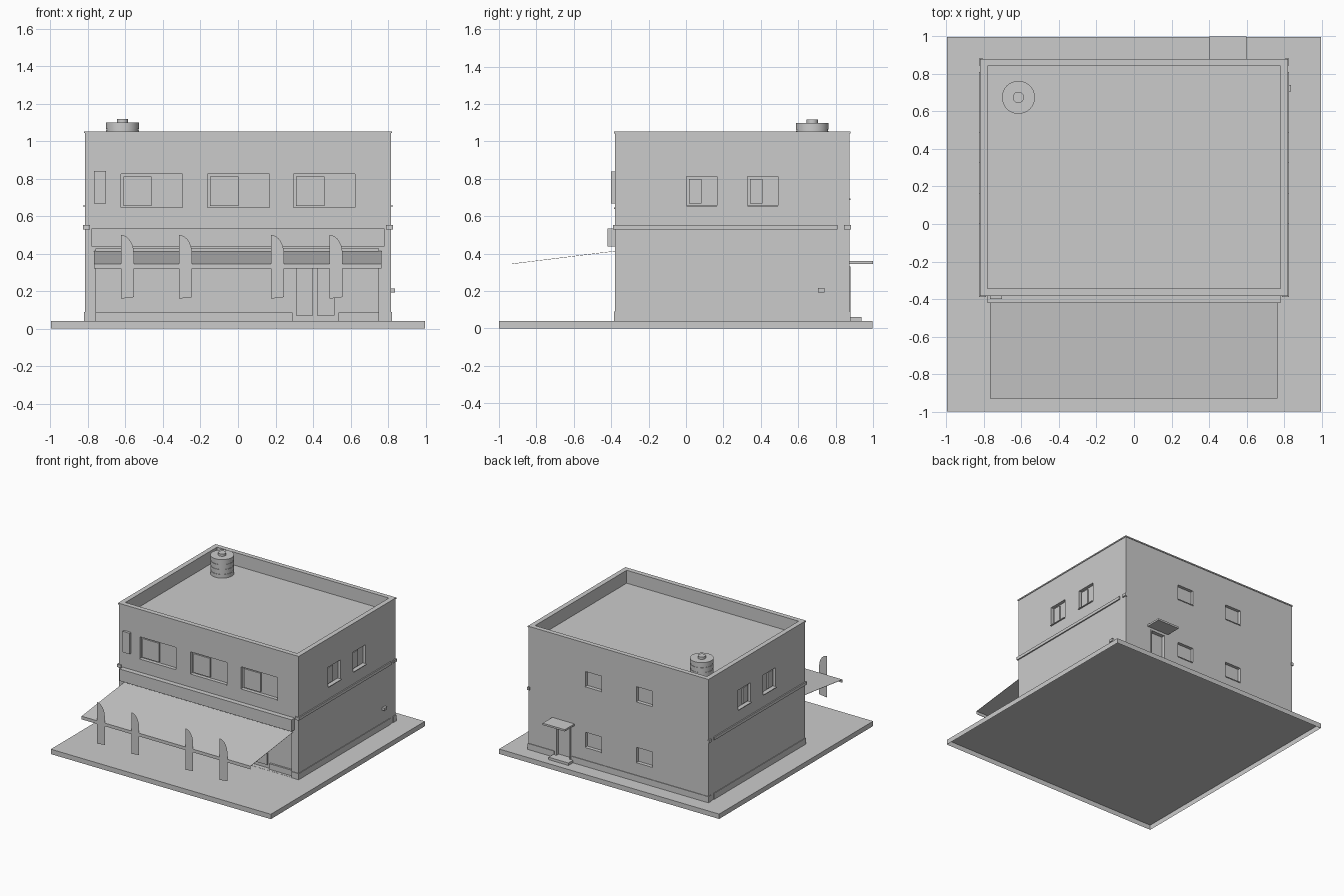
import bpy, bmesh, math
from mathutils import Matrix, Vector

cube = bpy.data.objects.get("Cube")
if cube:
    bpy.data.objects.remove(cube, do_unlink=True)

grey = bpy.data.materials.new("plain_grey")
grey.use_nodes = True
grey.diffuse_color = (0.6, 0.6, 0.6, 1)
grey.node_tree.nodes["Principled BSDF"].inputs["Base Color"].default_value = (0.6, 0.6, 0.6, 1)


def finish(name, bm):
    bmesh.ops.recalc_face_normals(bm, faces=bm.faces)
    mesh = bpy.data.meshes.new(name)
    bm.to_mesh(mesh)
    bm.free()
    mesh.materials.append(grey)
    obj = bpy.data.objects.new(name, mesh)
    bpy.context.collection.objects.link(obj)
    return obj


def add_box(bm, r):
    lo, hi = Vector(r[0::2]), Vector(r[1::2])
    size = Matrix.Diagonal((*(hi - lo), 1))
    bmesh.ops.create_cube(bm, size=1, matrix=Matrix.Translation((lo + hi) / 2) @ size)


def boxes(name, *ranges):
    """One object from boxes, each given as (x0, x1, y0, y1, z0, z1)."""
    bm = bmesh.new()
    for r in ranges:
        add_box(bm, r)
    return finish(name, bm)


def prism(name, points, direction):
    """Flat outline pushed along a direction."""
    bm = bmesh.new()
    face = bm.faces.new([bm.verts.new(p) for p in points])
    new = bmesh.ops.extrude_face_region(bm, geom=[face])["geom"]
    verts = [v for v in new if isinstance(v, bmesh.types.BMVert)]
    bmesh.ops.translate(bm, verts=verts, vec=direction)
    return finish(name, bm)


# Main extents
W, F, B = 0.815, -0.38, 0.875
GROUND, TOP, ROOF = 0.04, 1.042, 0.946
DEEP = 0.025


def on_wall(wall, a, b, z0, z1, inner, outer):
    """Box on a wall, from depth inner to outer measured outwards."""
    if wall == "front":
        return (a, b, F - outer, F - inner, z0, z1)
    if wall == "back":
        return (a, b, B + inner, B + outer, z0, z1)
    if wall == "left":
        return (W + inner, W + outer, a, b, z0, z1)
    return (-W - outer, -W - inner, a, b, z0, z1)


# Window list: wall, start, end, bottom, top
windows = [("front", x, x + 0.33, 0.645, 0.825) for x in (-0.625, -0.163, 0.295)]
windows += [(s, y, y + 0.163, 0.657, 0.813) for s in ("left", "right") for y in (0.002, 0.328)]
windows += [("back", x, x + 0.145, z, z + 0.123) for x in (-0.31, 0.155) for z in (0.195, 0.693)]

# Ground slab, a shell open underneath
bm = bmesh.new()
add_box(bm, (-0.998, 0.998, -1, 0.996, 0, GROUND))
under = [f for f in bm.faces if f.calc_center_median().z < 0.001]
bmesh.ops.delete(bm, geom=under, context="FACES_ONLY")
finish("ground_slab", bm)

# Wall block with openings, standing on the slab
walls = boxes("walls", (-W, W, F, B, GROUND, TOP))
cuts = [on_wall(*w, -DEEP, 0.05) for w in windows]
cuts += [(-0.78, 0.78, -0.345, 0.842, ROOF, 1.2),
         on_wall("front", -0.757, 0.75, GROUND + 0.001, 0.427, -0.035, 0.05),
         on_wall("back", 0.44, 0.56, 0.06, 0.32, -DEEP, 0.05)]
cutter = boxes("opening_cutter", *cuts)
cutter.hide_render = True
cut = walls.modifiers.new("openings", "BOOLEAN")
cut.operation = "DIFFERENCE"
cut.solver = "EXACT"
cut.object = cutter
bpy.context.view_layer.objects.active = walls
bpy.ops.object.modifier_apply(modifier=cut.name)
bpy.data.objects.remove(cutter, do_unlink=True)

# The slab closes the underside of the walls
bm = bmesh.new()
bm.from_mesh(walls.data)
under = [f for f in bm.faces if f.normal.z < -0.9 and f.calc_center_median().z < GROUND + 0.0005]
bmesh.ops.delete(bm, geom=under, context="FACES_ONLY")
bm.to_mesh(walls.data)
bm.free()

# Thin parapet capping
C, T = 0.82, 1.052
boxes("parapet_cap", (-C, C, F - 0.005, -0.345, TOP, T), (-C, C, 0.842, B + 0.005, TOP, T),
      (-C, -0.78, -0.345, 0.842, TOP, T), (0.78, C, -0.345, 0.842, TOP, T))

# Window sashes and sills
sashes, sills = [], []
for wall, a, b, z0, z1 in windows:
    if wall != "back":
        sashes.append(on_wall(wall, a + 0.015, (a + b) / 2, z0 + 0.01, z1 - 0.015,
                              -DEEP, -DEEP + 0.012))
    out = 0.01 if wall in ("left", "right") else 0.005
    sills.append(on_wall(wall, a, b, z0 - 0.006, z0, -DEEP, out))
boxes("window_sashes", *sashes)
boxes("window_sills", *sills)

# String course and plinth, broken near the rear corners
course, plinth = [], []
for s in (-1, 1):
    def side(x0, x1, *rest):
        return (*sorted((s * x0, s * x1)), *rest)
    z = (0.528, 0.552)
    course += [side(W - 0.01, W + 0.01, F - 0.01, 0.81, *z),
               side(0.79, W - 0.01, F - 0.01, F, *z),
               side(W - 0.01, W + 0.01, 0.845, B + 0.007, *z)]
    z = (GROUND, 0.09)
    plinth += [side(W - 0.01, W + 0.005, F - 0.005, 0.81, *z),
               side(W - 0.01, W + 0.005, 0.845, B + 0.005, *z),
               side(0.757, W - 0.01, F - 0.005, F, *z)]
plinth += [(-W, 0.42, B, B + 0.005, GROUND, 0.09), (0.58, W, B, B + 0.005, GROUND, 0.09)]
boxes("string_course", *course)
boxes("plinth", *plinth)

# Shop front: low walls and double door
boxes("shop_low_walls", on_wall("front", -0.757, 0.29, GROUND, 0.087, -0.035, -0.02),
      on_wall("front", 0.535, 0.75, GROUND, 0.087, -0.035, -0.02))
boxes("shop_door_leaves", on_wall("front", 0.31, 0.40, 0.07, 0.36, -0.035, -0.023),
      on_wall("front", 0.42, 0.515, 0.07, 0.36, -0.035, -0.023))

# Sign band and small upright sign box
boxes("sign_band", on_wall("front", -0.78, 0.78, 0.438, 0.535, 0, 0.041))
boxes("wall_sign_box", on_wall("front", -0.767, -0.703, 0.668, 0.84, 0, 0.02))

# Sloping awning with a short hanging edge
AX, AY = -0.767, -0.931
prism("awning", [(AX, F, 0.414), (AX, AY, 0.346), (AX, AY, 0.32), (AX, AY + 0.002, 0.32),
                 (AX, AY + 0.002, 0.344), (AX, F, 0.412)], (1.532, 0, 0))

# Flat feather banners along the awning edge
bm = bmesh.new()
for x in (-0.625, -0.315, 0.175, 0.487):
    outline = [(x, 0.16), (x + 0.07, 0.168)]
    for k in range(8):
        a = math.pi / 2 * k / 7
        outline.append((x + 0.07 * math.cos(a), 0.40 + 0.10 * math.sin(a)))
    bm.faces.new([bm.verts.new((px, AY - 0.002, pz)) for px, pz in outline])
finish("feather_banners", bm)

# Rear door, canopy and step
boxes("rear_canopy", (0.4, 0.6, B, 1.0, 0.345, 0.36))
boxes("rear_step", (0.41, 0.59, B, 0.938, GROUND, 0.06))
boxes("rear_door_frame", (0.43, 0.44, B, B + 0.005, 0.06, 0.33),
      (0.56, 0.57, B, B + 0.005, 0.06, 0.33), (0.43, 0.57, B, B + 0.005, 0.32, 0.33))
boxes("rear_door_panel", on_wall("back", 0.46, 0.54, 0.08, 0.30, -DEEP, -DEEP + 0.006))

# Side wall vent
boxes("side_vent", on_wall("left", 0.705, 0.74, 0.193, 0.215, 0, 0.021))

# Water tank with fine ribs: turned profile of radius and height
R = 0.088
profile = [(0, ROOF), (R, ROOF)]
for k in range(3):
    z = ROOF + 0.03 + 0.04 * k
    profile += [(R, z), (R - 0.003, z), (R - 0.003, z + 0.008), (R, z + 0.008)]
profile += [(R, 1.098), (0.03, 1.098), (0.03, 1.117), (0, 1.117)]
bm = bmesh.new()
verts = [bm.verts.new((r, 0, z)) for r, z in profile]
edges = [bm.edges.new(pair) for pair in zip(verts, verts[1:])]
bmesh.ops.spin(bm, geom=verts + edges, cent=(0, 0, 0), axis=(0, 0, 1),
               angle=math.tau, steps=32)
bmesh.ops.remove_doubles(bm, verts=bm.verts, dist=0.0005)
tank = finish("water_tank", bm)
tank.location = (-0.616, 0.675, 0)
tank.select_set(True)
bpy.context.view_layer.objects.active = tank
bpy.ops.object.shade_smooth_by_angle(angle=math.radians(30))
